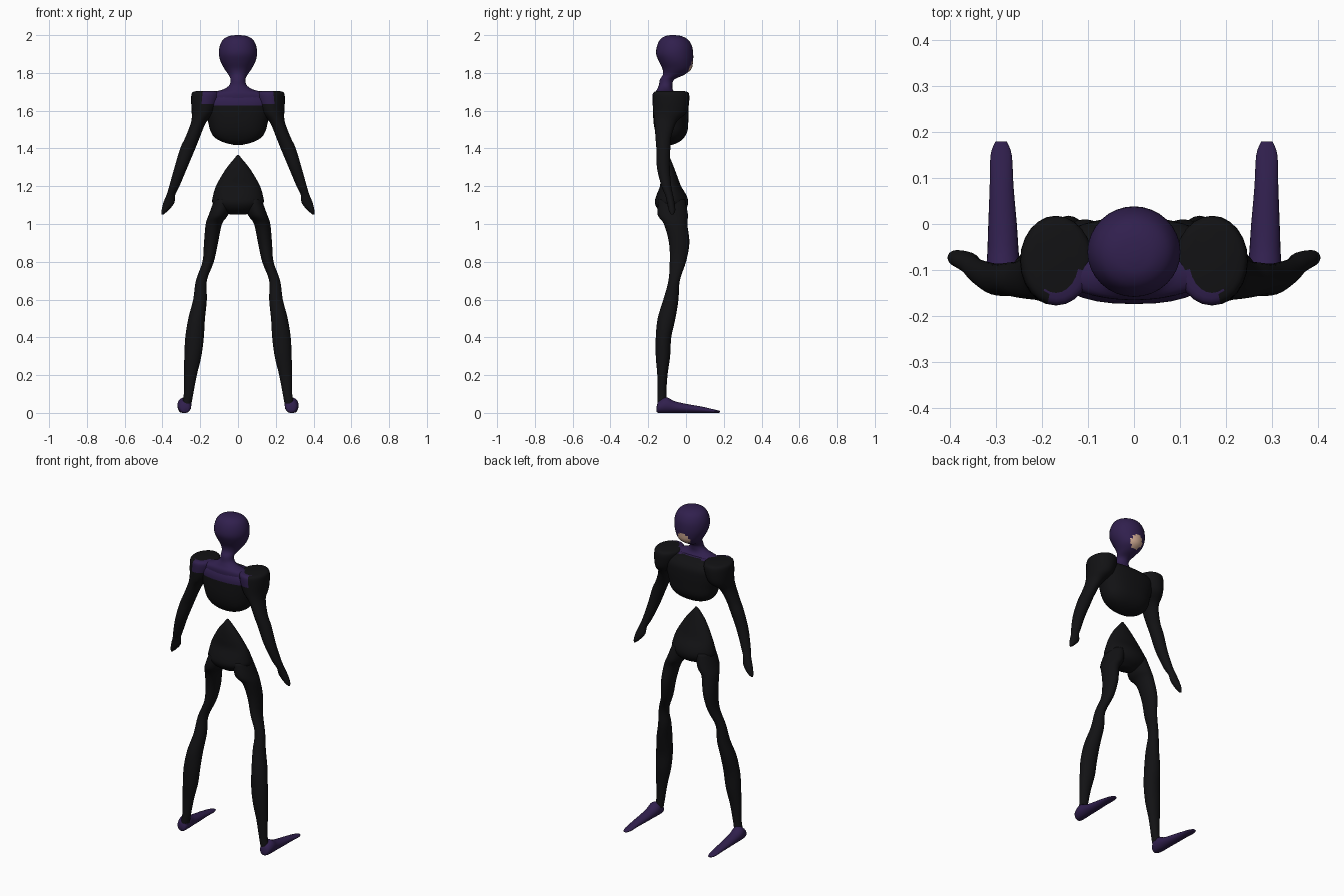
import bpy, bmesh, math
from mathutils import Vector


def material(name, rgb):
    m = bpy.data.materials.new(name)
    m.diffuse_color = (*rgb, 1)
    return m


MATS = [material("black", (0.006, 0.006, 0.007)),
        material("purple", (0.03, 0.014, 0.075)),
        material("pale", (0.65, 0.42, 0.3))]


def smooth_sections(secs, steps=4):
    """Catmull-Rom interpolation between the given sections."""
    out = []
    n = len(secs)
    for i in range(n - 1):
        p = [secs[max(0, min(n - 1, i + k))] for k in (-1, 0, 1, 2)]
        for s in range(steps):
            t = s / steps
            v = [0.5 * (2 * b + (c - a) * t + (2 * a - 5 * b + 4 * c - d) * t * t
                        + (3 * b - a - 3 * c + d) * t ** 3) for a, b, c, d in zip(*p)]
            v[3], v[4] = max(v[3], 0.002), max(v[4], 0.002)
            out.append(v)
    out.append(list(secs[-1]))
    return out


def loft(name, secs, axis="Z", side=1, power=2.0, colour=None, sides=24):
    """Skin elliptical rings (x, y, z, half width, half depth) into one body."""
    bm = bmesh.new()
    rings = []
    for x, y, z, a, b in smooth_sections(secs):
        ring = []
        for k in range(sides):
            t = 2 * math.pi * k / sides
            c, s = math.cos(t), math.sin(t)
            u = a * math.copysign(abs(c) ** (2 / power), c)
            v = b * math.copysign(abs(s) ** (2 / power), s)
            co = (x + u, y + v, z) if axis == "Z" else (x + u, y, z + v)
            ring.append(bm.verts.new((co[0] * side, co[1], max(co[2], 0))))
        rings.append(ring)
    for r, q in zip(rings, rings[1:]):
        for k in range(sides):
            j = (k + 1) % sides
            bm.faces.new((r[k], r[j], q[j], q[k]))
    bm.faces.new(rings[0])
    bm.faces.new(rings[-1])
    bmesh.ops.recalc_face_normals(bm, faces=bm.faces)
    for f in bm.faces:
        f.smooth = True
        f.material_index = colour(f.calc_center_median()) if colour else 0
    me = bpy.data.meshes.new(name)
    bm.to_mesh(me)
    bm.free()
    for m in MATS:
        me.materials.append(m)
    ob = bpy.data.objects.new(name, me)
    bpy.context.collection.objects.link(ob)
    return ob


# Head and neck, with a pale patch on the face
def head_colour(c):
    face = Vector((c.x / 0.04, (c.z - 1.835) / 0.04)).length < 1 and c.y > -0.03
    return 2 if face else 1


loft("head_and_neck", [
    (0, -.07, 2.0, .012, .012), (0, -.067, 1.994, .05, .045), (0, -.063, 1.975, .08, .075),
    (0, -.061, 1.94, .097, .093), (0, -.06, 1.90, .101, .098), (0, -.053, 1.86, .092, .09),
    (0, -.048, 1.82, .071, .076), (0, -.066, 1.79, .05, .057), (0, -.1, 1.765, .039, .038),
    (0, -.108, 1.735, .046, .036), (0, -.112, 1.712, .08, .042), (0, -.11, 1.69, .15, .055),
    (0, -.1, 1.65, .17, .065)], colour=head_colour, sides=32)

# Rib cage, open-waisted and rounded below
loft("chest", [
    (0, -.1, 1.70, .06, .03), (0, -.09, 1.685, .14, .065), (0, -.082, 1.65, .18, .09),
    (0, -.08, 1.60, .175, .094), (0, -.08, 1.54, .158, .092), (0, -.078, 1.49, .145, .085),
    (0, -.08, 1.455, .12, .068), (0, -.085, 1.432, .075, .045), (0, -.09, 1.417, .015, .012)],
    power=2.4, colour=lambda c: 1 if c.z > 1.63 and c.y < -.05 else 0, sides=32)

# Waist spike and pelvis
loft("pelvis", [
    (0, -.10, 1.365, .005, .005), (0, -.10, 1.34, .025, .02), (0, -.097, 1.30, .058, .033),
    (0, -.09, 1.25, .09, .045), (0, -.082, 1.20, .117, .056), (0, -.077, 1.15, .132, .08),
    (0, -.077, 1.11, .135, .088), (0, -.075, 1.075, .10, .07), (0, -.075, 1.05, .04, .03)],
    sides=32)

arm = [(.17, -.08, 1.704, .05, .07), (.168, -.08, 1.694, .076, .094),
       (.172, -.08, 1.65, .076, .097), (.183, -.085, 1.59, .062, .088),
       (.208, -.108, 1.54, .04, .058), (.24, -.12, 1.46, .038, .042),
       (.266, -.12, 1.40, .04, .037), (.302, -.12, 1.30, .034, .034),
       (.337, -.104, 1.20, .027, .026), (.355, -.09, 1.155, .023, .021),
       (.367, -.08, 1.11, .029, .02), (.388, -.074, 1.07, .017, .017),
       (.4, -.073, 1.05, .005, .006)]

leg = [(.08, -.075, 1.13, .045, .07), (.103, -.07, 1.05, .051, .08),
       (.128, -.055, 1.0, .043, .062), (.143, -.036, .9, .037, .054),
       (.158, -.043, .8, .03, .043), (.194, -.063, .7, .029, .03),
       (.201, -.08, .6, .036, .04), (.219, -.103, .5, .044, .047),
       (.23, -.119, .4, .049, .041), (.239, -.122, .3, .045, .038),
       (.252, -.125, .2, .034, .027), (.262, -.127, .1, .025, .023),
       (.272, -.125, .05, .026, .026), (.28, -.12, .02, .03, .028)]

# Foot sections run along y, resting on the ground
foot = [(.28, -.155, .02, .012, .015), (.282, -.145, .03, .03, .03),
        (.284, -.105, .04, .037, .042), (.285, -.06, .031, .034, .031),
        (.286, 0, .024, .031, .024), (.288, .08, .017, .026, .017),
        (.289, .15, .009, .023, .009), (.289, .18, .006, .012, .005)]

# Limbs on both sides
for label, s in (("right", 1), ("left", -1)):
    loft(f"arm_{label}", arm, side=s,
         colour=lambda c: 1 if c.z > 1.64 and c.y < -.1 and abs(c.x) < .19 else 0)
    loft(f"leg_{label}", leg, side=s, colour=lambda c: 1 if c.z < .05 else 0)
    loft(f"foot_{label}", foot, axis="Y", side=s, colour=lambda c: 1)
